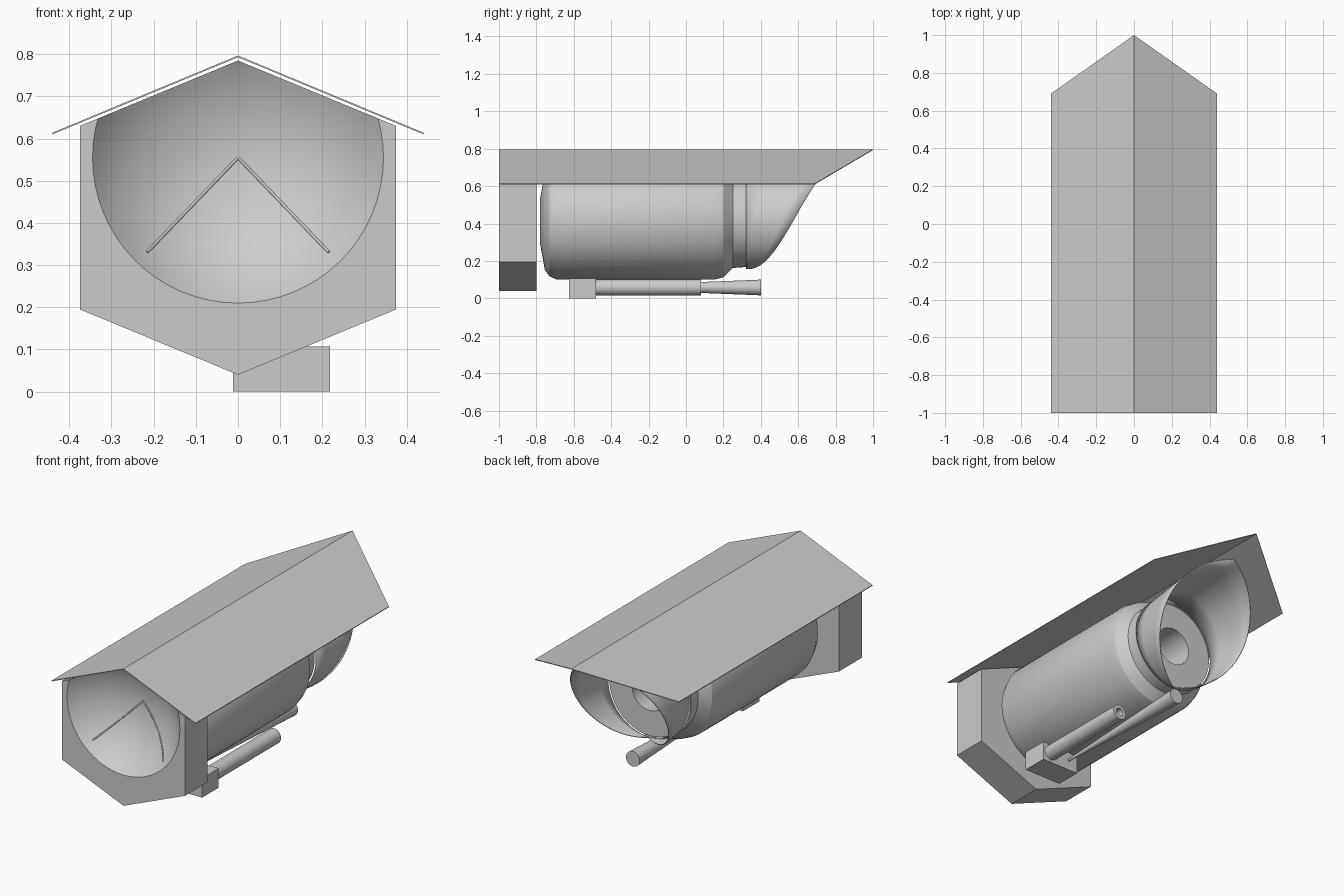
import bpy, bmesh
from math import sin, cos, pi, sqrt, radians
from mathutils import Matrix, Vector

cube = bpy.data.objects.get("Cube")
if cube:
    bpy.data.objects.remove(cube, do_unlink=True)

grey = bpy.data.materials.new("light_grey")
grey.use_nodes = True
grey.diffuse_color = (0.6, 0.6, 0.6, 1)
grey.node_tree.nodes["Principled BSDF"].inputs["Base Color"].default_value = (0.6, 0.6, 0.6, 1)


def finish(name, bm, smooth=False):
    bmesh.ops.recalc_face_normals(bm, faces=bm.faces)
    mesh = bpy.data.meshes.new(name)
    bm.to_mesh(mesh)
    bm.free()
    obj = bpy.data.objects.new(name, mesh)
    bpy.context.collection.objects.link(obj)
    mesh.materials.append(grey)
    if smooth:
        smooth_object(obj)
    return obj


def activate(obj):
    bpy.ops.object.select_all(action='DESELECT')
    obj.select_set(True)
    bpy.context.view_layer.objects.active = obj


def smooth_object(obj):
    activate(obj)
    bpy.ops.object.shade_smooth_by_angle(angle=radians(30))


def prism(name, outline, y0, y1):
    """Extrude an x-z outline along y."""
    bm = bmesh.new()
    face = bm.faces.new([bm.verts.new((x, y0, z)) for x, z in outline])
    new = bmesh.ops.extrude_face_region(bm, geom=[face])["geom"]
    bmesh.ops.translate(bm, vec=(0, y1 - y0, 0),
                        verts=[v for v in new if isinstance(v, bmesh.types.BMVert)])
    return finish(name, bm)


def lathe(name, profile, x, z, steps=64):
    """Spin (radius, y) points around a y-parallel axis."""
    bm = bmesh.new()
    verts = [bm.verts.new((x + r, y, z)) for r, y in profile]
    edges = [bm.edges.new(pair) for pair in zip(verts, verts[1:])]
    bmesh.ops.spin(bm, geom=verts + edges, cent=(x, 0, z), axis=(0, 1, 0),
                   angle=2 * pi, steps=steps)
    bmesh.ops.remove_doubles(bm, verts=bm.verts, dist=1e-4)
    return finish(name, bm, True)


# Hexagonal front housing with a spherical dish cut into it
housing = prism("front_housing", [(0, 0.785), (0.375, 0.63), (0.375, 0.195),
                                  (0, 0.04), (-0.375, 0.195), (-0.375, 0.63)], -1, -0.8)
DISH_R, DISH_Z, DISH_Y = 0.435, 0.555, -1.265
bm = bmesh.new()
bmesh.ops.create_uvsphere(bm, u_segments=64, v_segments=48, radius=DISH_R,
                          matrix=Matrix.Translation((0, DISH_Y, DISH_Z))
                          @ Matrix.Rotation(pi / 2, 4, 'X'))
cutter = finish("dish_cutter", bm)
cutter.hide_render = True
cut = housing.modifiers.new("dish", 'BOOLEAN')
cut.operation = 'DIFFERENCE'
cut.solver = 'EXACT'
cut.object = cutter
activate(housing)
bpy.ops.object.modifier_apply(modifier="dish")
bpy.data.objects.remove(cutter, do_unlink=True)
smooth_object(housing)

# Thin chevron ribs lying on the dish
for side, name in ((-1, "right"), (1, "left")):
    curve = bpy.data.curves.new("chevron_rib_" + name, 'CURVE')
    curve.dimensions = '3D'
    curve.bevel_depth = 0.004
    curve.bevel_resolution = 1
    curve.use_fill_caps = True
    line = curve.splines.new('POLY')
    line.points.add(12)
    for i, p in enumerate(line.points):
        x, dz = 0.216 * i / 12, 0.225 * i / 12
        p.co = (side * x, DISH_Y + sqrt(DISH_R ** 2 - x * x - dz * dz), DISH_Z - dz, 1)
    curve.materials.append(grey)
    bpy.context.collection.objects.link(bpy.data.objects.new(curve.name, curve))

# Thin gabled roof, pointed at the back
bm = bmesh.new()
ridge = [bm.verts.new((0, y, 0.797)) for y in (-1, 1)]
for side in (-1, 1):
    eave = [bm.verts.new((side * 0.44, y, 0.614)) for y in (0.69, -1)]
    bm.faces.new(ridge + eave)
top = list(bm.verts)
low = bmesh.ops.extrude_face_region(bm, geom=list(bm.faces))["geom"]
bmesh.ops.translate(bm, vec=(0, 0, -0.004),
                    verts=[v for v in low if isinstance(v, bmesh.types.BMVert)])
finish("roof", bm)

# Main barrel with stepped neck and lens bore
AXIS_Z = 0.4125
lathe("barrel", [(0, -0.78), (0.12, -0.78), (0.26, -0.755), (0.295, -0.73), (0.3125, -0.69),
                 (0.3125, 0.15), (0.3, 0.2), (0.25, 0.25), (0.245, 0.32),
                 (0.105, 0.32), (0.105, 0), (0, 0)], 0, AXIS_Z)

# Flared sunshade, long at the top and cut away below
bm = bmesh.new()
SEG = 72
rings = []
for i in range(SEG):
    a = 2 * pi * i / SEG - pi
    length = 0.005 + 0.495 * abs(a) / pi
    column = []
    for t in (0, 0.25, 0.5, 0.75, 1):
        r = 0.255 + 0.1 * length * t
        column.append(bm.verts.new((r * sin(a), 0.32 + length * t, AXIS_Z - r * cos(a))))
    rings.append(column)
for i in range(SEG):
    a, b = rings[i], rings[(i + 1) % SEG]
    for j in range(4):
        bm.faces.new((a[j], a[j + 1], b[j + 1], b[j]))
shade = finish("sunshade", bm, True)
shell = shade.modifiers.new("shell", 'SOLIDIFY')
shell.thickness = 0.004

# Side instrument: box, short hollow tube and long flared horn
prism("instrument_box", [(-0.012, 0), (0.218, 0), (0.218, 0.107), (-0.012, 0.107)], -0.625, -0.48)
lathe("short_tube", [(0, -0.49), (0.042, -0.49), (0.042, 0.08), (0.022, 0.08),
                     (0.022, 0), (0, 0)], 0.165, 0.058, 32)
lathe("long_horn", [(0, -0.49), (0.006, -0.49), (0.042, 0.4), (0, 0.4)], 0.045, 0.058, 32)
